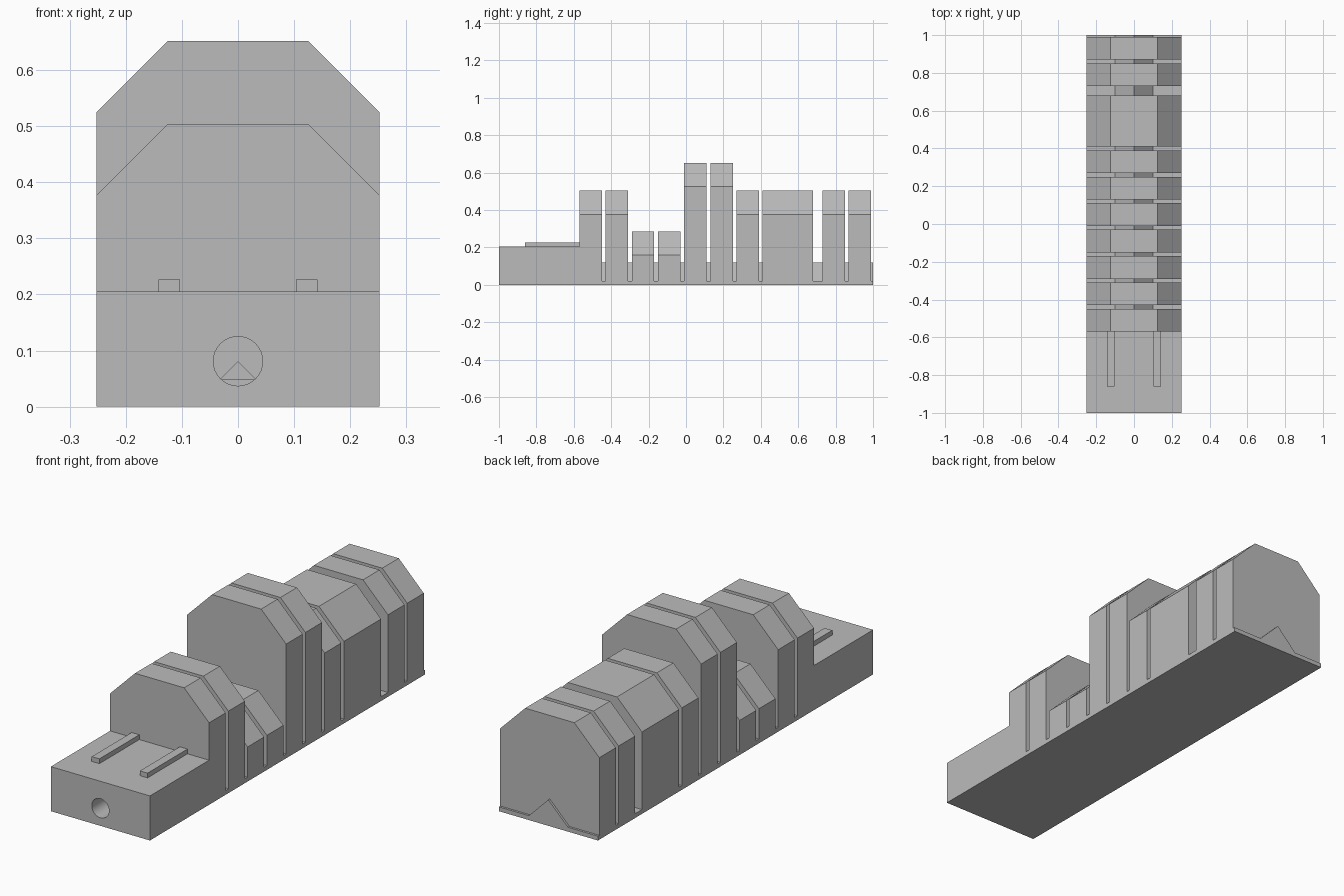
import bpy
import bmesh
import math

if "Cube" in bpy.data.objects:
    bpy.data.objects.remove(bpy.data.objects["Cube"])

W = 0.252          # half width of the whole model
CUT = 0.127        # size of the 45 degree chamfers

grey = bpy.data.materials.new("plain grey")
grey.diffuse_color = (0.5, 0.5, 0.5, 1)
grey.use_nodes = True
grey.node_tree.nodes["Principled BSDF"].inputs["Base Color"].default_value = grey.diffuse_color


def prism(name, profile, y0, y1):
    """Extrude an x-z outline along y."""
    bm = bmesh.new()
    face = bm.faces.new([bm.verts.new((x, y0, z)) for x, z in profile])
    out = bmesh.ops.extrude_face_region(bm, geom=[face])
    verts = [v for v in out["geom"] if isinstance(v, bmesh.types.BMVert)]
    bmesh.ops.translate(bm, verts=verts, vec=(0, y1 - y0, 0))
    bmesh.ops.recalc_face_normals(bm, faces=bm.faces)
    mesh = bpy.data.meshes.new(name)
    bm.to_mesh(mesh)
    bm.free()
    mesh.materials.append(grey)
    obj = bpy.data.objects.new(name, mesh)
    bpy.context.collection.objects.link(obj)
    return obj


def box_profile(x0, x1, z0, z1):
    return [(x0, z0), (x1, z0), (x1, z1), (x0, z1)]


def block_profile(h):
    return [(-W, 0), (W, 0), (W, h - CUT), (W - CUT, h),
            (CUT - W, h), (-W, h - CUT)]


# Thin floor with a central triangular ridge, seen between the blocks
ridge_profile = [(-W, 0), (W, 0), (W, 0.02), (0.1, 0.02), (0, 0.12),
                 (-0.1, 0.02), (-W, 0.02)]

# Chamfered blocks: start, end, height
LOW, MID, TALL = 0.286, 0.504, 0.652
blocks = [(-0.57, -0.45, MID), (-0.43, -0.31, MID),
          (-0.29, -0.17, LOW), (-0.15, -0.03, LOW),
          (-0.01, 0.11, TALL), (0.13, 0.25, TALL),
          (0.27, 0.39, MID), (0.41, 0.68, MID),
          (0.73, 0.85, MID), (0.87, 0.99, MID)]
ends = [b[0] for b in blocks[1:]] + [1.0]
for i, ((y0, y1, h), nxt) in enumerate(zip(blocks, ends), 1):
    prism(f"chamfered_block_{i}", block_profile(h), y0, y1)
    prism(f"ridge_floor_{i}", ridge_profile, y1, nxt)

# Low front block with a round socket
front = prism("front_block", box_profile(-W, W, 0, 0.205), -1.0, -0.57)
circle = [(0.044 * math.cos(a), 0.081 + 0.044 * math.sin(a))
          for a in (math.tau * k / 32 for k in range(32))]
cutter = prism("socket_cutter", circle, -1.05, -0.8)
cutter.hide_render = True
cutter.hide_set(True)
mod = front.modifiers.new("socket", 'BOOLEAN')
mod.operation = 'DIFFERENCE'
mod.solver = 'EXACT'
mod.object = cutter
bpy.context.view_layer.objects.active = front
front.select_set(True)
bpy.ops.object.modifier_apply(modifier=mod.name)
bpy.ops.object.shade_smooth_by_angle(angle=math.radians(30))
bpy.data.objects.remove(cutter)

# Pointed ridge end at the bottom of the socket
prism("socket_ridge", [(-0.033, 0.048), (0.033, 0.048), (0, 0.081)], -0.84, -0.79)

# Pair of raised rails on the front block
for side, name in ((-1, "left_rail"), (1, "right_rail")):
    x0, x1 = sorted((side * 0.103, side * 0.142))
    prism(name, box_profile(x0, x1, 0.2, 0.227), -0.86, -0.57)
